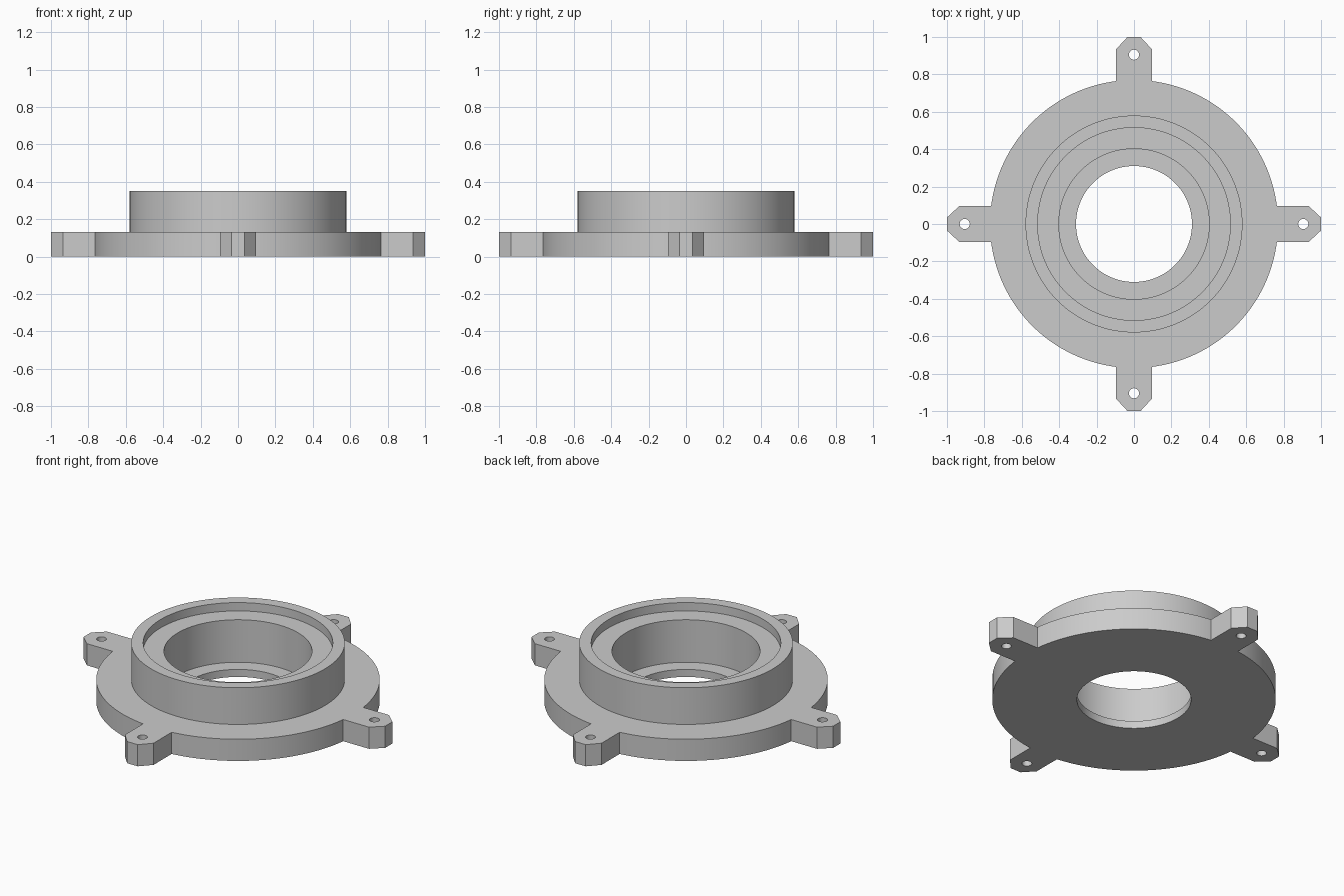
import bpy, bmesh, math
from mathutils import Matrix

if "Cube" in bpy.data.objects:
    bpy.data.objects.remove(bpy.data.objects["Cube"])

SEG = 128

grey = bpy.data.materials.new("plain grey")
grey.diffuse_color = (0.6, 0.6, 0.6, 1)
grey.use_nodes = True
grey.node_tree.nodes["Principled BSDF"].inputs["Base Color"].default_value = grey.diffuse_color


def make_object(name, bm):
    bmesh.ops.recalc_face_normals(bm, faces=bm.faces[:])
    mesh = bpy.data.meshes.new(name)
    bm.to_mesh(mesh)
    bm.free()
    mesh.materials.append(grey)
    ob = bpy.data.objects.new(name, mesh)
    bpy.context.collection.objects.link(ob)
    return ob


def lathe(name, profile):
    """Spin a closed (radius, z) profile into a ring."""
    bm = bmesh.new()
    rings = []
    for i in range(SEG):
        a = 2 * math.pi * i / SEG
        rings.append([bm.verts.new((r * math.cos(a), r * math.sin(a), z)) for r, z in profile])
    n = len(profile)
    for i in range(SEG):
        p, q = rings[i], rings[(i + 1) % SEG]
        for j in range(n):
            k = (j + 1) % n
            bm.faces.new((p[j], q[j], q[k], p[k]))
    return make_object(name, bm)


# flange, raised collar, stepped bore and thin floor lip as one section
body = lathe("flanged_housing", [
    (0.31, 0), (0.77, 0), (0.77, 0.13), (0.58, 0.13), (0.58, 0.35),
    (0.515, 0.35), (0.515, 0.30), (0.402, 0.30), (0.402, 0.045), (0.31, 0.045)])

# four chamfered mounting tabs
outline = [(0.70, -0.095), (0.935, -0.095), (1, -0.035),
           (1, 0.035), (0.935, 0.095), (0.70, 0.095)]
bm = bmesh.new()
for i in range(4):
    turn = Matrix.Rotation(i * math.pi / 2, 4, 'Z')
    low = [bm.verts.new(turn @ Matrix.Translation((x, y, 0)).translation) for x, y in outline]
    high = [bm.verts.new((v.co.x, v.co.y, 0.13)) for v in low]
    bm.faces.new(low[::-1])
    bm.faces.new(high)
    for j in range(6):
        k = (j + 1) % 6
        bm.faces.new((low[j], low[k], high[k], high[j]))
tabs = make_object("mounting_tabs", bm)

# screw hole cutters
bm = bmesh.new()
for i in range(4):
    a = i * math.pi / 2
    bmesh.ops.create_cone(
        bm, cap_ends=True, segments=32, radius1=0.027, radius2=0.027, depth=0.4,
        matrix=Matrix.Translation((0.905 * math.cos(a), 0.905 * math.sin(a), 0.065)))
holes = make_object("screw_hole_cutters", bm)

# join the tabs, drill the holes
bpy.context.view_layer.objects.active = body
body.select_set(True)
for tool, op in ((tabs, 'UNION'), (holes, 'DIFFERENCE')):
    mod = body.modifiers.new(op.lower(), 'BOOLEAN')
    mod.object = tool
    mod.operation = op
    mod.solver = 'EXACT'
    bpy.ops.object.modifier_apply(modifier=mod.name)
    bpy.data.objects.remove(tool)

bpy.ops.object.shade_smooth_by_angle(angle=math.radians(30))
